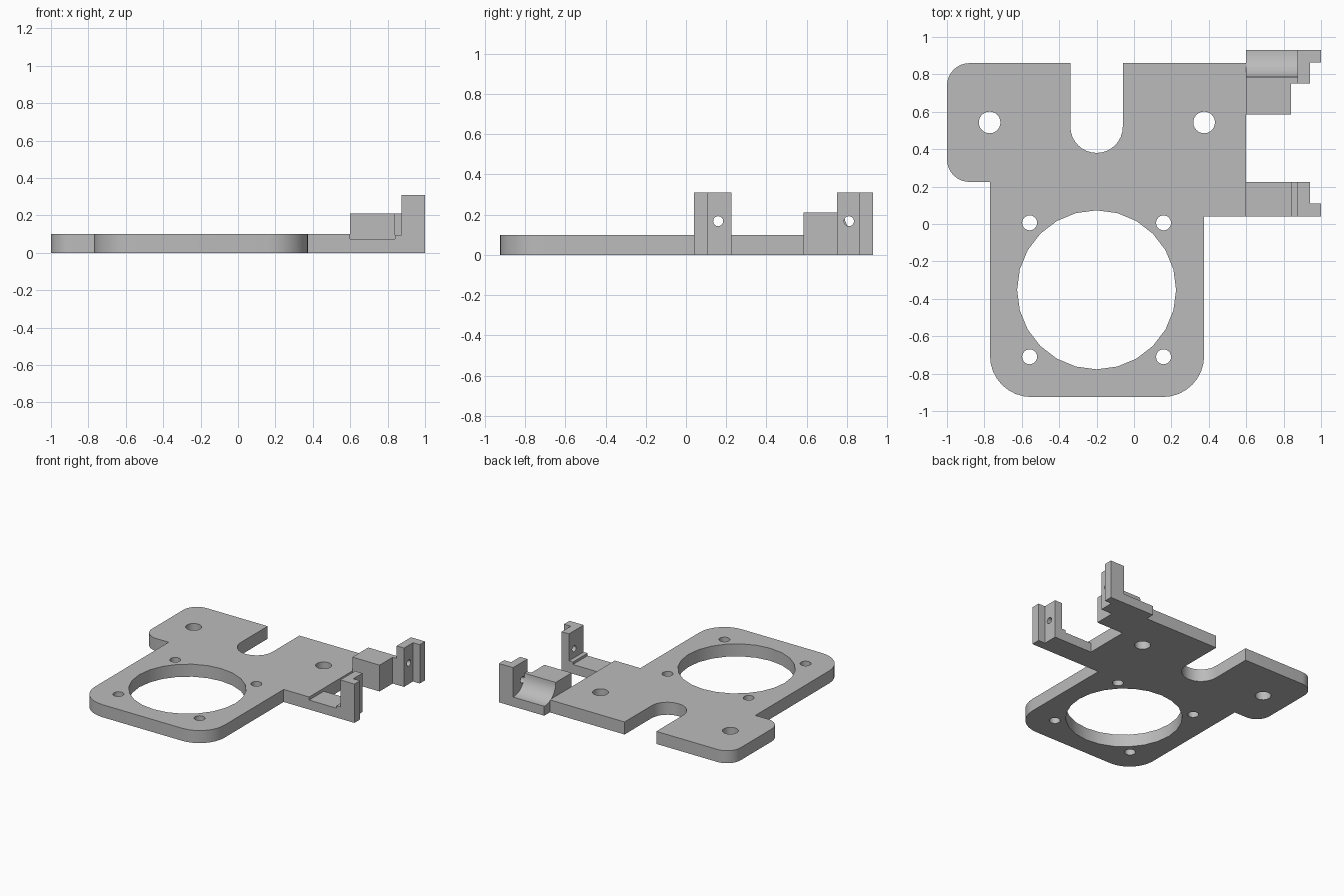
import bpy, bmesh
from math import sin, cos, pi, radians
from mathutils import Matrix

if "Cube" in bpy.data.objects:
    bpy.data.objects.remove(bpy.data.objects["Cube"], do_unlink=True)

grey = bpy.data.materials.new("plain grey")
grey.use_nodes = True
colour = (0.5, 0.5, 0.5, 1)
grey.diffuse_color = colour
grey.node_tree.nodes["Principled BSDF"].inputs["Base Color"].default_value = colour

ALONG_X = Matrix(((0, 0, 1, 0), (1, 0, 0, 0), (0, 1, 0, 0), (0, 0, 0, 1)))


def arc(cx, cy, r, start, end, steps=8):
    angles = [radians(start + (end - start) * i / steps) for i in range(steps + 1)]
    return [(cx + r * cos(a), cy + r * sin(a)) for a in angles]


def circle(cx, cy, r, sides=24):
    return arc(cx, cy, r, 0, 360, sides)[:-1]


def extrude(name, loops, low, high, along_x=False):
    """Extrude an outline with holes along z, or a y-z section along x."""
    curve = bpy.data.curves.new(name + "_profile", 'CURVE')
    curve.dimensions = '2D'
    curve.fill_mode = 'BOTH'
    curve.extrude = (high - low) / 2
    for loop in loops:
        spline = curve.splines.new('POLY')
        spline.points.add(len(loop) - 1)
        for point, (u, v) in zip(spline.points, loop):
            point.co = (u, v, 0, 1)
        spline.use_cyclic_u = True
    helper = bpy.data.objects.new(name + "_profile", curve)
    bpy.context.collection.objects.link(helper)
    graph = bpy.context.evaluated_depsgraph_get()
    mesh = bpy.data.meshes.new_from_object(helper.evaluated_get(graph))
    bpy.data.objects.remove(helper, do_unlink=True)
    mesh.name = name
    mesh.transform(Matrix.Translation((0, 0, (low + high) / 2)))
    if along_x:
        mesh.transform(ALONG_X)
    bm = bmesh.new()
    bm.from_mesh(mesh)
    bmesh.ops.remove_doubles(bm, verts=bm.verts, dist=0.0005)
    bmesh.ops.recalc_face_normals(bm, faces=bm.faces)
    bm.to_mesh(mesh)
    bm.free()
    mesh.materials.clear()
    mesh.materials.append(grey)
    obj = bpy.data.objects.new(name, mesh)
    bpy.context.collection.objects.link(obj)
    bpy.ops.object.select_all(action='DESELECT')
    obj.select_set(True)
    bpy.context.view_layer.objects.active = obj
    bpy.ops.object.shade_smooth_by_angle(angle=radians(30))
    return obj


def rect(u0, u1, v0, v1):
    return [(u0, v0), (u1, v0), (u1, v1), (u0, v1)]


# Mounting plate with rounded corners and a round-ended slot
outline = (arc(-0.55, -0.705, 0.22, 180, 270)
           + arc(0.155, -0.705, 0.22, 270, 360)
           + [(0.375, 0.04), (0.6, 0.04), (0.6, 0.86), (-0.06, 0.86)]
           + arc(-0.2, 0.52, 0.14, 0, -180, 16)
           + [(-0.34, 0.86)]
           + arc(-0.88, 0.74, 0.12, 90, 180)
           + arc(-0.88, 0.345, 0.12, 180, 270)
           + [(-0.77, 0.225)])
holes = [circle(-0.2, -0.352, 0.425)]
holes += [circle(x, y, 0.04) for x in (-0.558, 0.158) for y in (0.006, -0.71)]
holes += [circle(x, 0.543, 0.058) for x in (-0.772, 0.375)]
extrude("mounting_plate", [outline] + holes, 0, 0.1)

# Front arm with a small step at the foot of its post
extrude("front_arm", [rect(0.04, 0.225, 0, 0.075)], 0.6, 0.84, True)
extrude("front_arm_step", [rect(0.04, 0.225, 0, 0.095)], 0.84, 0.875, True)


# Back block with a scooped rear side
def scooped(front):
    return ([(front, 0), (0.93, 0), (0.93, 0.075)]
            + arc(0.92, 0.21, 0.135, 270, 180, 10) + [(front, 0.21)])


extrude("back_block", [scooped(0.585)], 0.6, 0.84, True)
extrude("back_block_neck", [scooped(0.75)], 0.84, 0.875, True)

# Posts with a cross hole and an outer lip
for side, y0, y1, hole_y, lip0, lip1 in (
        ("front", 0.04, 0.225, 0.16, 0.04, 0.11),
        ("back", 0.75, 0.93, 0.81, 0.863, 0.93)):
    extrude(side + "_post", [rect(y0, y1, 0, 0.31), circle(hole_y, 0.168, 0.025, 16)],
            0.875, 0.94, True)
    extrude(side + "_post_lip", [rect(lip0, lip1, 0, 0.31)], 0.94, 1.0, True)
